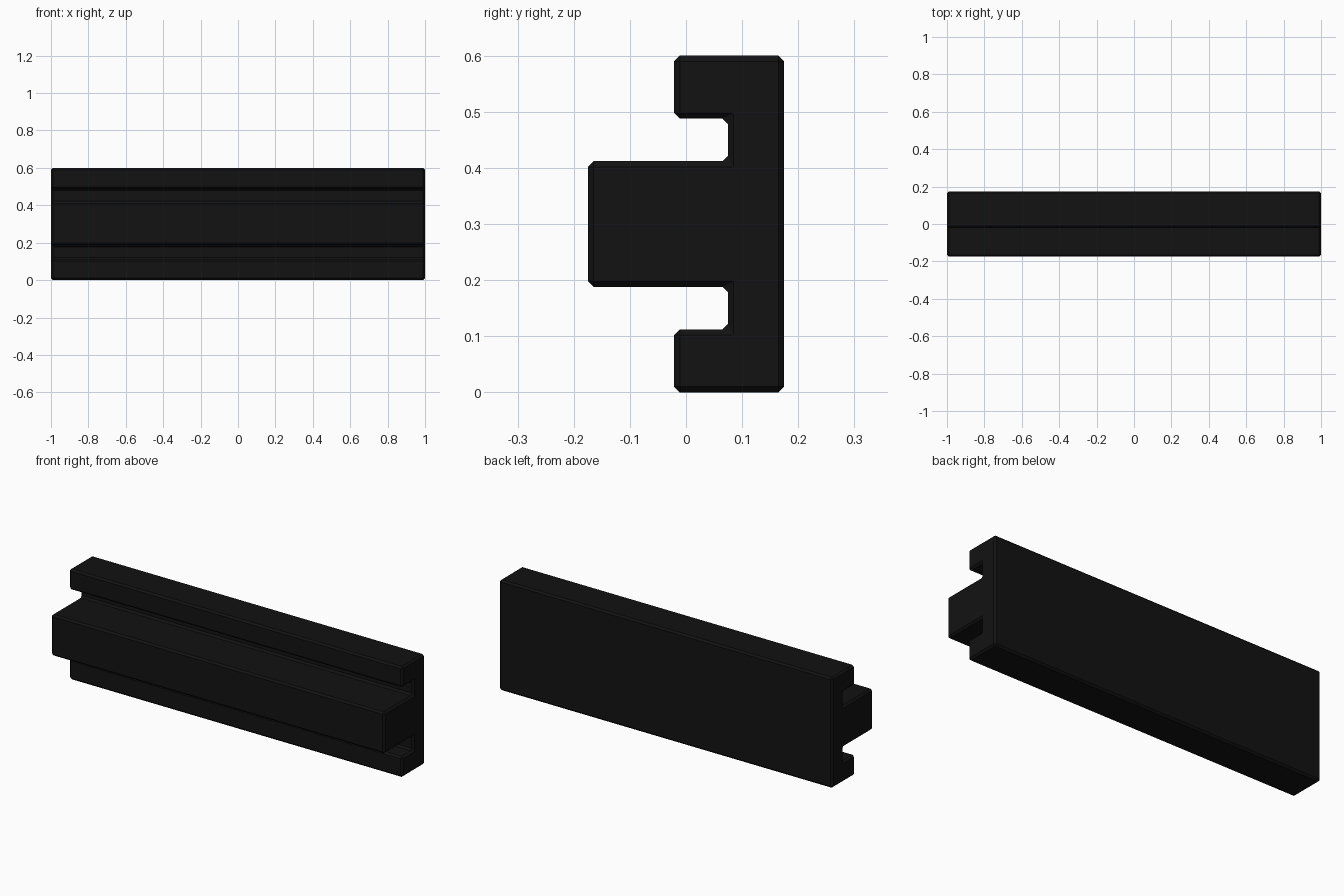
import bpy
import bmesh

if "Cube" in bpy.data.objects:
    bpy.data.objects.remove(bpy.data.objects["Cube"])

# Upper half of the rail cross-section as (y, z), mirrored about mid height
MID = 0.3
upper = [(-0.175, 0.412), (0.075, 0.412), (0.075, 0.488),
         (-0.021, 0.488), (-0.021, 0.6), (0.175, 0.6)]
profile = upper + [(y, 2 * MID - z) for y, z in reversed(upper)]

# Extrude the cross-section along x
bm = bmesh.new()
face = bm.faces.new([bm.verts.new((-1, y, z)) for y, z in profile])
ext = bmesh.ops.extrude_face_region(bm, geom=[face])
moved = [g for g in ext["geom"] if isinstance(g, bmesh.types.BMVert)]
bmesh.ops.translate(bm, verts=moved, vec=(2, 0, 0))
bmesh.ops.recalc_face_normals(bm, faces=bm.faces)

mesh = bpy.data.meshes.new("grooved_rail")
bm.to_mesh(mesh)
bm.free()
rail = bpy.data.objects.new("grooved_rail", mesh)
bpy.context.collection.objects.link(rail)

# Small flat chamfer on every edge
bevel = rail.modifiers.new("chamfer", 'BEVEL')
bevel.width = 0.01
bevel.segments = 1
bevel.limit_method = 'ANGLE'

# Black finish
black = bpy.data.materials.new("black")
black.diffuse_color = (0.006, 0.006, 0.006, 1)
black.use_nodes = True
black.node_tree.nodes["Principled BSDF"].inputs["Base Color"].default_value = black.diffuse_color
mesh.materials.append(black)
